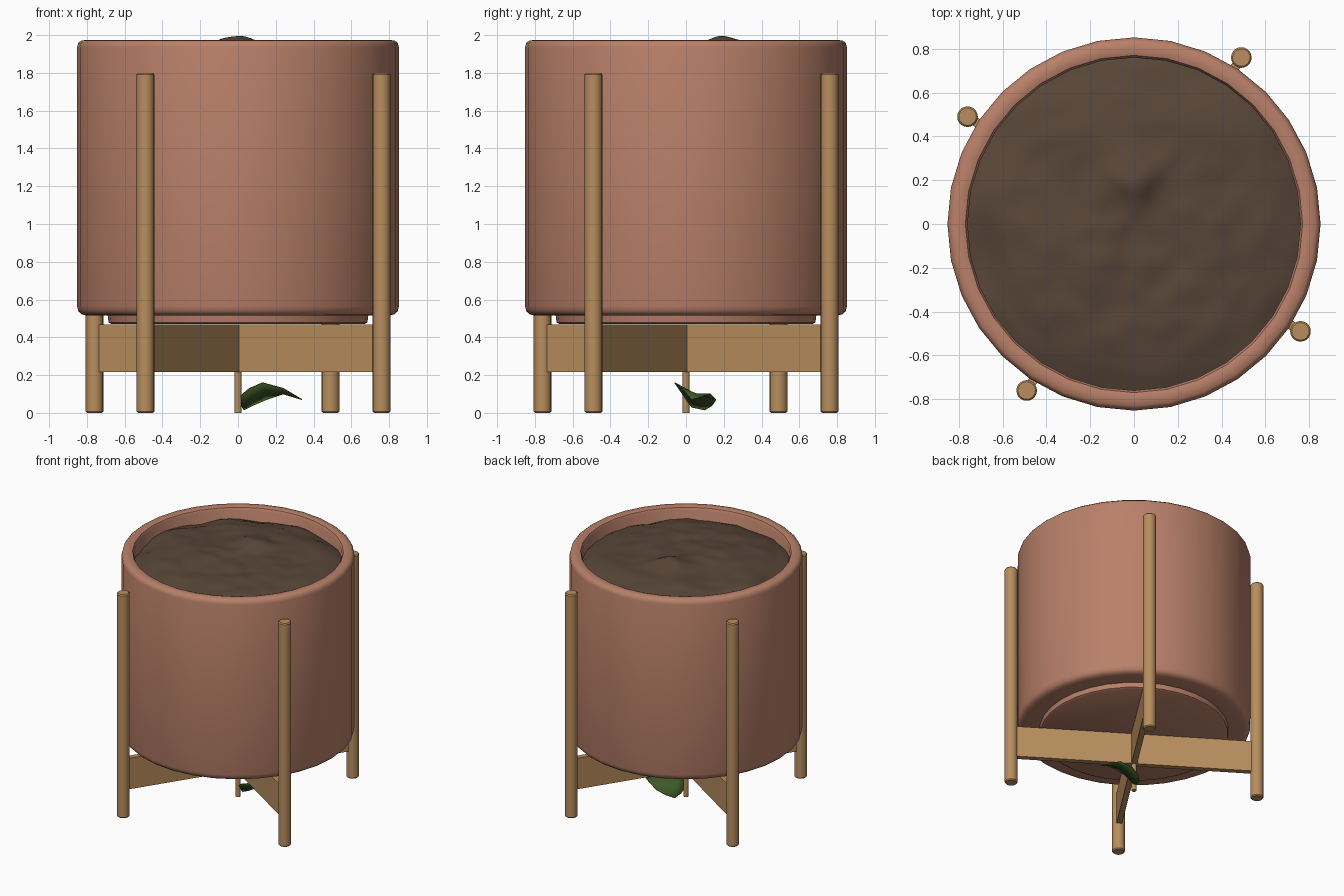
import bpy, bmesh, math
from mathutils import Vector, noise

if "Cube" in bpy.data.objects:
    bpy.data.objects.remove(bpy.data.objects["Cube"])


def material(name, rgb):
    m = bpy.data.materials.new(name)
    m.diffuse_color = (*rgb, 1)
    m.use_nodes = True
    m.node_tree.nodes["Principled BSDF"].inputs["Base Color"].default_value = m.diffuse_color
    return m


TERRACOTTA = material("terracotta", (0.485, 0.216, 0.141))
WOOD = material("light wood", (0.479, 0.270, 0.112))
SOIL = material("dark soil", (0.098, 0.061, 0.040))
GREEN = material("leaf green", (0.048, 0.098, 0.020))


def finish(name, bm, mat, angle=40, recalc=True):
    if recalc:
        bmesh.ops.recalc_face_normals(bm, faces=bm.faces)
    me = bpy.data.meshes.new(name)
    bm.to_mesh(me)
    bm.free()
    me.materials.append(mat)
    me.polygons.foreach_set("use_smooth", [True] * len(me.polygons))
    me.set_sharp_from_angle(angle=math.radians(angle))
    ob = bpy.data.objects.new(name, me)
    bpy.context.collection.objects.link(ob)
    return ob


def lathe(name, profile, sides, mat, centre=(0, 0), angle=40):
    """Turn (radius, z) points about a vertical axis; radius 0 closes an end."""
    bm = bmesh.new()
    rings = []
    for r, z in profile:
        n = sides if r > 0 else 1
        rings.append([bm.verts.new((centre[0] + r * math.cos(2 * math.pi * i / sides),
                                    centre[1] + r * math.sin(2 * math.pi * i / sides), z))
                      for i in range(n)])
    for a, b in zip(rings, rings[1:]):
        for i in range(sides):
            j = (i + 1) % sides
            quad = [a[i % len(a)], a[j % len(a)], b[j % len(b)], b[i % len(b)]]
            bm.faces.new(list(dict.fromkeys(quad)))
    return finish(name, bm, mat, angle)


# Pot: foot, rounded bottom edge, wall, rounded rim, inner wall and floor
lathe("pot", [(0, 0.47), (0.67, 0.47), (0.685, 0.478), (0.69, 0.515), (0.80, 0.515),
              (0.828, 0.522), (0.845, 0.537), (0.852, 0.565), (0.852, 1.935),
              (0.846, 1.958), (0.83, 1.972), (0.79, 1.974), (0.77, 1.968), (0.76, 1.95),
              (0.76, 0.58), (0, 0.58)], 32, TERRACOTTA)

# Soil: gently mounded disc with a lumpy surface
bm = bmesh.new()
RINGS, SIDES = 30, 64


def soil_height(x, y):
    r = math.hypot(x, y) / 0.76
    p = Vector((x, y, 0.3))
    z = 1.87 + 0.075 * (1 - r ** 4)
    z += 0.03 * noise.noise(p * 3) + 0.016 * noise.noise(p * 9)
    z += 0.05 * math.exp(-((x / 0.14) ** 2 + ((y - 0.2) / 0.10) ** 2))
    return z


soil = [[bm.verts.new((0, 0, soil_height(0, 0)))]]
for k in range(1, RINGS + 1):
    r = 0.765 * k / RINGS
    ring = []
    for i in range(SIDES):
        a = 2 * math.pi * i / SIDES
        x, y = r * math.cos(a), r * math.sin(a)
        ring.append(bm.verts.new((x, y, min(soil_height(x, y), 2.0))))
    soil.append(ring)
for a, b in zip(soil, soil[1:]):
    for i in range(SIDES):
        j = (i + 1) % SIDES
        quad = [a[i % len(a)], b[i], b[j], a[j % len(a)]]
        bm.faces.new(list(dict.fromkeys(quad)))
finish("soil", bm, SOIL, 60, recalc=False)

# Stand: four round legs outside the pot
LEG_X, LEG_Y = 0.76, -0.49
for n, (x, y) in enumerate([(LEG_X, LEG_Y), (-LEG_Y, LEG_X),
                            (-LEG_X, -LEG_Y), (LEG_Y, -LEG_X)]):
    lathe(f"leg_{n + 1}", [(0, 0), (0.040, 0), (0.047, 0.008), (0.047, 1.792),
                           (0.040, 1.80), (0, 1.80)], 20, WOOD, (x, y))

# Stand: two crossed bars under the pot
for n in range(2):
    bm = bmesh.new()
    bmesh.ops.create_cube(bm, size=1)
    bmesh.ops.scale(bm, verts=bm.verts, vec=(1.76, 0.042, 0.25))
    bar = finish(f"cross_bar_{n + 1}", bm, WOOD)
    bar.location.z = 0.342
    bar.rotation_euler.z = math.atan2(LEG_Y, LEG_X) + n * math.pi / 2

# Stem: thin peg below the cross
lathe("stem", [(0, 0), (0.019, 0), (0.019, 0.3), (0, 0.3)], 10, WOOD)

# Leaf: folded blade between left edge, midrib and right edge
TIP = (0.34, 0.03, 0.07)
rails = [[(0.0, 0.0, 0.08), (0.06, -0.04, 0.13), (0.13, -0.06, 0.16), (0.24, -0.02, 0.13), TIP],
         [(0.02, 0.03, 0.03), (0.08, 0.03, 0.07), (0.15, 0.05, 0.10), (0.24, 0.06, 0.10), TIP],
         [(0.03, 0.10, 0.015), (0.08, 0.14, 0.04), (0.15, 0.16, 0.07), (0.24, 0.13, 0.10), TIP]]
bm = bmesh.new()
grid = [[bm.verts.new(p) for p in rail] for rail in rails]
for a, b in zip(grid, grid[1:]):
    for i in range(4):
        bm.faces.new((b[i], a[i], a[i + 1], b[i + 1]))
bmesh.ops.remove_doubles(bm, verts=bm.verts, dist=0.0005)
leaf = finish("leaf", bm, GREEN, 60)
mod = leaf.modifiers.new("thickness", 'SOLIDIFY')
mod.thickness = 0.004
mod.offset = 0
